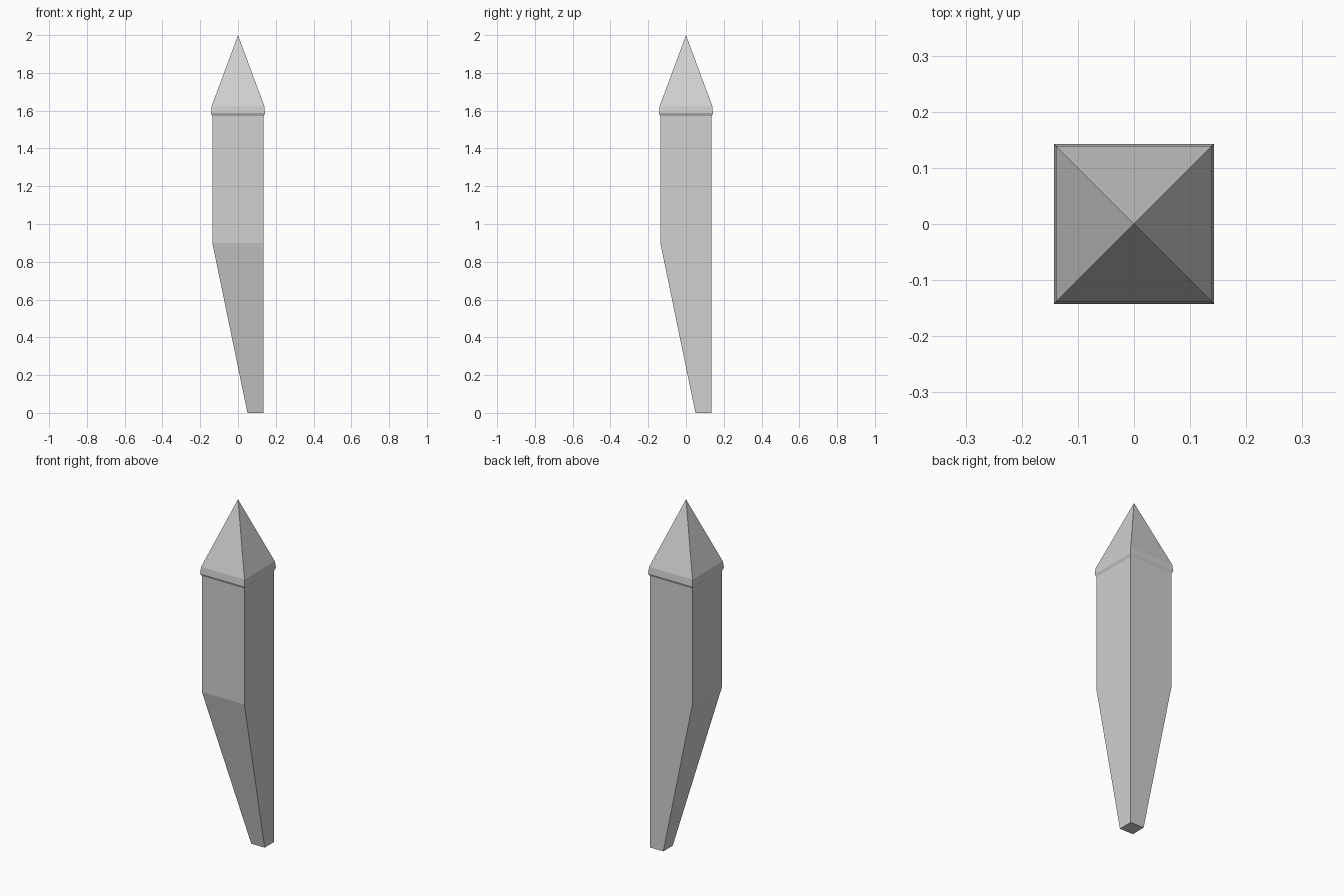
import bpy
import bmesh

default_cube = bpy.data.objects.get("Cube")
if default_cube:
    bpy.data.objects.remove(default_cube, do_unlink=True)

# Single flat stone colour
stone = bpy.data.materials.new("light_grey_stone")
stone.use_nodes = True
colour = (0.63, 0.63, 0.63, 1.0)
stone.diffuse_color = colour
stone.node_tree.nodes["Principled BSDF"].inputs["Base Color"].default_value = colour


def square_loft(name, sections, apex=None):
    """Skin square sections (low, high, z), closing with a face or an apex."""
    bm = bmesh.new()
    rings = [[bm.verts.new((x, y, z)) for x, y in
              ((lo, lo), (hi, lo), (hi, hi), (lo, hi))]
             for lo, hi, z in sections]
    bm.faces.new(rings[0][::-1])
    for low, high in zip(rings, rings[1:]):
        for i in range(4):
            j = (i + 1) % 4
            bm.faces.new((low[i], low[j], high[j], high[i]))
    if apex is None:
        bm.faces.new(rings[-1])
    else:
        tip = bm.verts.new((0, 0, apex))
        for i in range(4):
            bm.faces.new((rings[-1][i], rings[-1][(i + 1) % 4], tip))
    bmesh.ops.recalc_face_normals(bm, faces=bm.faces)
    mesh = bpy.data.meshes.new(name)
    bm.to_mesh(mesh)
    bm.free()
    mesh.materials.append(stone)
    obj = bpy.data.objects.new(name, mesh)
    bpy.context.collection.objects.link(obj)
    return obj


# Shaft: tapers on two sides towards one corner at the foot
R = 0.136
square_loft("shaft", [(0.05, R, 0), (-R, R, 0.9), (-R, R, 1.572)])

# Cap: undercut lip, slightly sloped band and pyramid point
square_loft("pointed_cap", [(-R, R, 1.572), (-0.143, 0.143, 1.587),
                            (-0.139, 0.139, 1.625)], apex=2.0)
